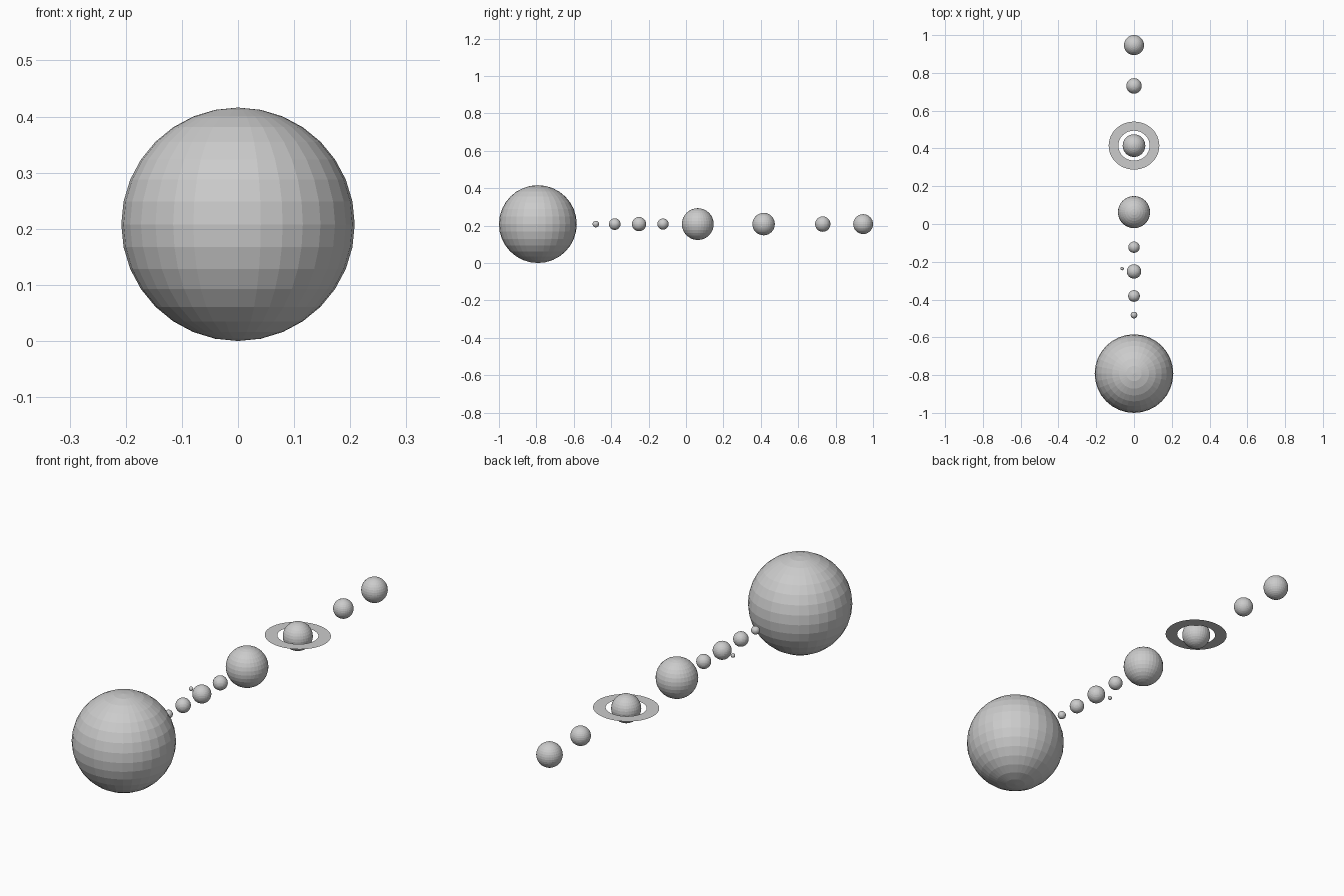
import bpy, bmesh, math

if "Cube" in bpy.data.objects:
    bpy.data.objects.remove(bpy.data.objects["Cube"])

AXIS_Z = 0.208

# name, x, y, radius
BODIES = [
    ("star", 0, -0.792, 0.208),
    ("planet_1", 0, -0.482, 0.0175),
    ("planet_2", 0, -0.381, 0.031),
    ("planet_3", 0, -0.251, 0.038),
    ("moon", -0.063, -0.236, 0.009),
    ("planet_4", 0, -0.123, 0.030),
    ("planet_5", 0, 0.063, 0.085),
    ("ringed_planet", 0, 0.415, 0.060),
    ("planet_7", 0, 0.731, 0.041),
    ("planet_8", 0, 0.947, 0.053),
]


def add_object(name, bm, loc):
    mesh = bpy.data.meshes.new(name)
    bm.to_mesh(mesh)
    bm.free()
    ob = bpy.data.objects.new(name, mesh)
    ob.location = loc
    bpy.context.collection.objects.link(ob)
    return ob


# flat-faced star, planets and moon
for name, x, y, r in BODIES:
    bm = bmesh.new()
    bmesh.ops.create_uvsphere(bm, u_segments=32, v_segments=16, radius=r)
    add_object(name, bm, (x, y, AXIS_Z))

# thin, slightly oval planetary ring
bm = bmesh.new()
n = 48
inner, outer = [], []
for i in range(n):
    c, s = math.cos(2 * math.pi * i / n), math.sin(2 * math.pi * i / n)
    inner.append(bm.verts.new((0.083 * c, 0.079 * s, 0)))
    outer.append(bm.verts.new((0.134 * c, 0.127 * s, 0)))
for i in range(n):
    j = (i + 1) % n
    bm.faces.new((inner[i], outer[i], outer[j], inner[j]))
add_object("planet_ring", bm, (0, 0.415, AXIS_Z + 0.002))
